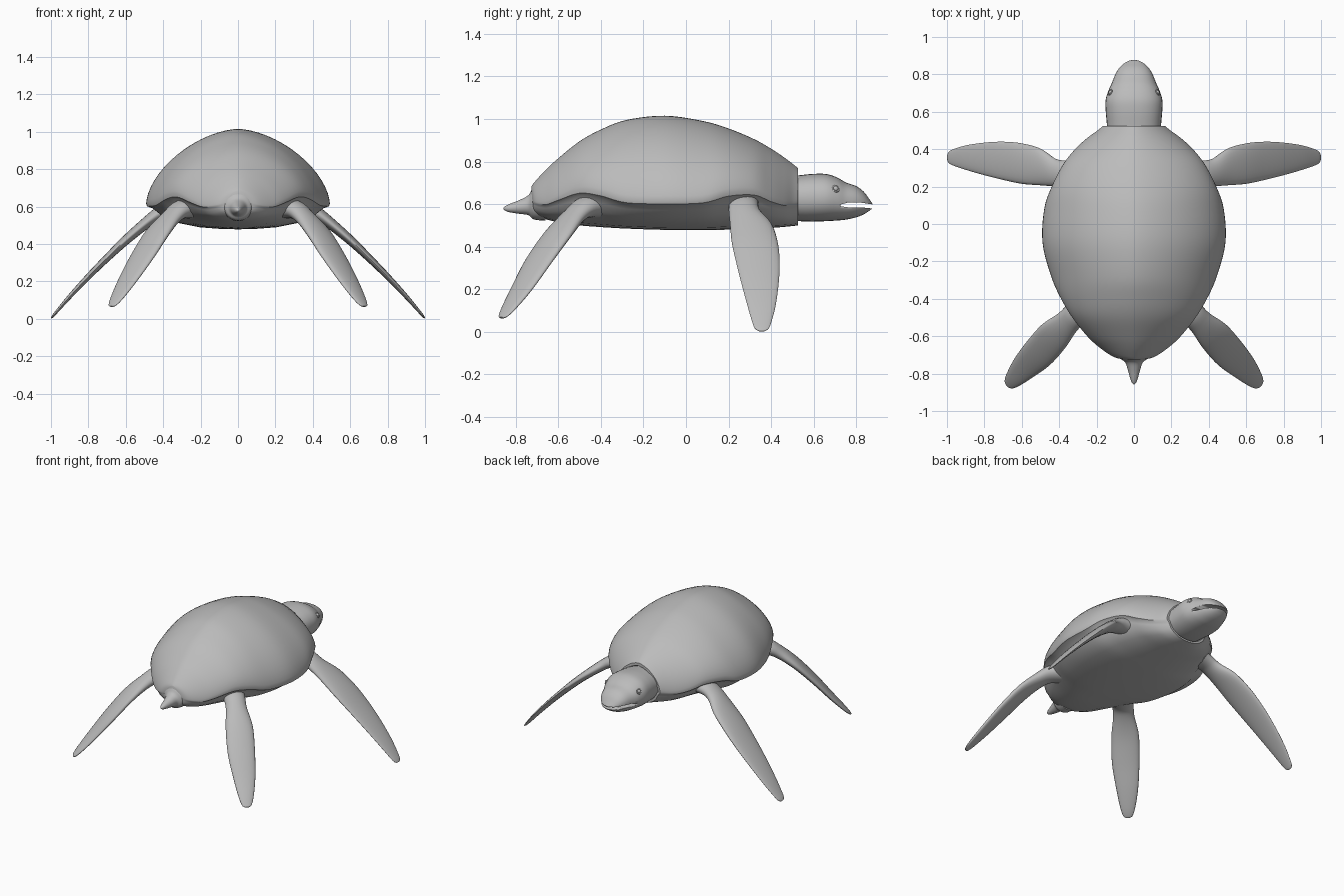
import bpy, bmesh, math
from mathutils import Vector

if "Cube" in bpy.data.objects:
    bpy.data.objects.remove(bpy.data.objects["Cube"])

grey = bpy.data.materials.new("plain grey")
grey.diffuse_color = (0.5, 0.5, 0.5, 1)
grey.use_nodes = True
grey.node_tree.nodes["Principled BSDF"].inputs["Base Color"].default_value = grey.diffuse_color


def smooth_rows(rows, n=5):
    """Catmull-Rom interpolation between rows of numbers."""
    out = []
    for i in range(len(rows) - 1):
        p0, p1, p2 = rows[max(i - 1, 0)], rows[i], rows[i + 1]
        p3 = rows[min(i + 2, len(rows) - 1)]
        for k in range(n):
            t = k / n
            out.append([0.5 * (2 * b + (c - a) * t + (2 * a - 5 * b + 4 * c - d) * t * t
                               + (3 * b - a - 3 * c + d) * t ** 3)
                        for a, b, c, d in zip(p0, p1, p2, p3)])
    return out + [list(rows[-1])]


def loft(name, rings, angle=40, mirror=False):
    """Skin closed rings of points and cap the two ends."""
    bm = bmesh.new()
    vr = [[bm.verts.new(p) for p in r] for r in rings]
    n = len(vr[0])
    for a, b in zip(vr, vr[1:]):
        for i in range(n):
            bm.faces.new((a[i], a[(i + 1) % n], b[(i + 1) % n], b[i]))
    bm.faces.new(vr[0])
    bm.faces.new(vr[-1])
    bmesh.ops.recalc_face_normals(bm, faces=bm.faces)
    me = bpy.data.meshes.new(name)
    bm.to_mesh(me)
    bm.free()
    ob = bpy.data.objects.new(name, me)
    bpy.context.collection.objects.link(ob)
    return finish(ob, name, angle, mirror)


def finish(ob, name, angle=40, mirror=False):
    ob.name = name
    ob.data.materials.append(grey)
    bpy.ops.object.select_all(action='DESELECT')
    ob.select_set(True)
    bpy.context.view_layer.objects.active = ob
    bpy.ops.object.shade_smooth_by_angle(angle=math.radians(angle))
    if mirror:
        ob.modifiers.new("mirror", 'MIRROR').use_mirror_merge = False
    return ob


def ellipse(c, u, v, n=24):
    return [Vector(c) + Vector(u) * math.cos(2 * math.pi * i / n)
            + Vector(v) * math.sin(2 * math.pi * i / n) for i in range(n)]


# Shell and belly: y, half width, top z, rim z, belly z
body = [(-.725, .05, .685, .63, .575), (-.71, .11, .705, .61, .555), (-.66, .185, .76, .605, .53),
        (-.6, .25, .815, .63, .515), (-.5, .33, .895, .668, .5), (-.4, .39, .95, .655, .492),
        (-.28, .443, .995, .62, .485), (-.1, .489, 1.015, .615, .479), (.08, .48, .99, .62, .478),
        (.2, .44, .955, .655, .48), (.32, .378, .905, .66, .484), (.4, .315, .86, .625, .488),
        (.46, .25, .82, .605, .493), (.5, .195, .79, .605, .497), (.525, .165, .77, .61, .5)]
under = [(.99, .1), (.93, .18), (.88, .32), (.8, .56), (.64, .76), (.42, .92), (.2, .98)]


def section(y, w, top, rim, low):
    pts = []
    for i in range(33):
        t = math.pi * i / 32
        c, s = math.cos(t), math.sin(t)
        pts.append((math.copysign(abs(c) ** 1.2, c) * w, y, rim + (top - rim) * abs(s) ** 1.2))
    drop = rim - low
    left = [(-a * w, y, rim - d * drop) for a, d in under]
    right = [(a * w, y, rim - d * drop) for a, d in reversed(under)]
    return pts + left + [(0, y, low)] + right


rows = smooth_rows(body) + [[.525, .15, .75, .615, .512], [.49, .135, .735, .62, .525]]
loft("shell_and_belly", [section(*r) for r in rows], 35)


# Flippers: centre x, y, z, half width, half thickness
def flipper(name, stations, across):
    rows = smooth_rows(stations)
    rings = []
    across = Vector(across).normalized()
    for i, (x, y, z, w, t) in enumerate(rows):
        a, b = rows[max(i - 1, 0)], rows[min(i + 1, len(rows) - 1)]
        along = Vector(b[:3]) - Vector(a[:3])
        up = along.cross(across).normalized()
        rings.append(ellipse((x, y, z), across * w, up * t))
    loft(name, rings, 60, True)


flipper("front_flippers", [
    (.28, .27, .61, .075, .055), (.36, .27, .595, .07, .045), (.42, .275, .565, .074, .036),
    (.5, .305, .505, .098, .03), (.6, .323, .42, .108, .025), (.7, .338, .325, .102, .02),
    (.8, .348, .225, .087, .016), (.9, .355, .118, .065, .012), (.97, .356, .037, .042, .008),
    (.99, .356, .013, .03, .006), (.998, .356, .003, .012, .003)], (0, 1, 0))
flipper("rear_flippers", [
    (.22, -.4, .59, .08, .055), (.3, -.47, .585, .07, .05), (.355, -.525, .545, .068, .04),
    (.43, -.6, .46, .088, .032), (.51, -.69, .335, .088, .026), (.59, -.77, .205, .07, .02),
    (.645, -.83, .115, .048, .014), (.67, -.858, .075, .03, .008),
    (.677, -.866, .066, .012, .004)], (1, 1, 0))

# Tail: y, z, radius
tail = smooth_rows([(-.66, .612, .09), (-.715, .603, .075), (-.74, .595, .047), (-.78, .587, .033),
                    (-.83, .581, .019), (-.85, .58, .01), (-.857, .58, .003)])
loft("tail", [ellipse((0, y, z), (r, 0, 0), (0, 0, r)) for y, z, r in tail], 60)

# Head and neck: y, half width, top z, bottom z
head_rows = smooth_rows([(.44, .14, .725, .53), (.53, .145, .735, .52), (.6, .151, .742, .518),
                         (.66, .152, .741, .52), (.71, .138, .725, .523), (.75, .12, .702, .527),
                         (.8, .1, .684, .538), (.835, .078, .658, .552), (.86, .052, .625, .568),
                         (.873, .028, .606, .578), (.878, .01, .597, .584)])


def head_ring(y, w, top, low):
    mid = (top + low) / 2
    return [(w * math.copysign(abs(math.cos(t)) ** .9, math.cos(t)), y,
             mid + (top - low) / 2 * math.copysign(abs(math.sin(t)) ** .9, math.sin(t)))
            for t in (2 * math.pi * i / 32 for i in range(32))]


head = loft("head", [head_ring(*r) for r in head_rows], 40)

# Mouth slot cut through the beak
slot = [(.725, .594, .004), (.76, .596, .011), (.82, .596, .011), (.9, .586, .009)]
cutter = loft("mouth_cutter", [[(-.3, y, z - h), (.3, y, z - h), (.3, y, z + h), (-.3, y, z + h)]
                               for y, z, h in slot])
cutter.hide_render = True
cutter.hide_set(True)
cut = head.modifiers.new("mouth", 'BOOLEAN')
cut.operation = 'DIFFERENCE'
cut.solver = 'EXACT'
cut.object = cutter

# Eyes with lids
eye = (.124, .703, .672)
bpy.ops.mesh.primitive_uv_sphere_add(segments=16, ring_count=10, radius=.013, location=eye)
bpy.ops.object.transform_apply(location=True)
finish(bpy.context.object, "eyes", 60, True)
bpy.ops.mesh.primitive_torus_add(major_radius=.015, minor_radius=.004, major_segments=20,
                                 minor_segments=8, location=(.127, .703, .672),
                                 rotation=(0, math.radians(65), math.radians(18)))
bpy.ops.object.transform_apply(location=True, rotation=True)
finish(bpy.context.object, "eyelids", 60, True)
